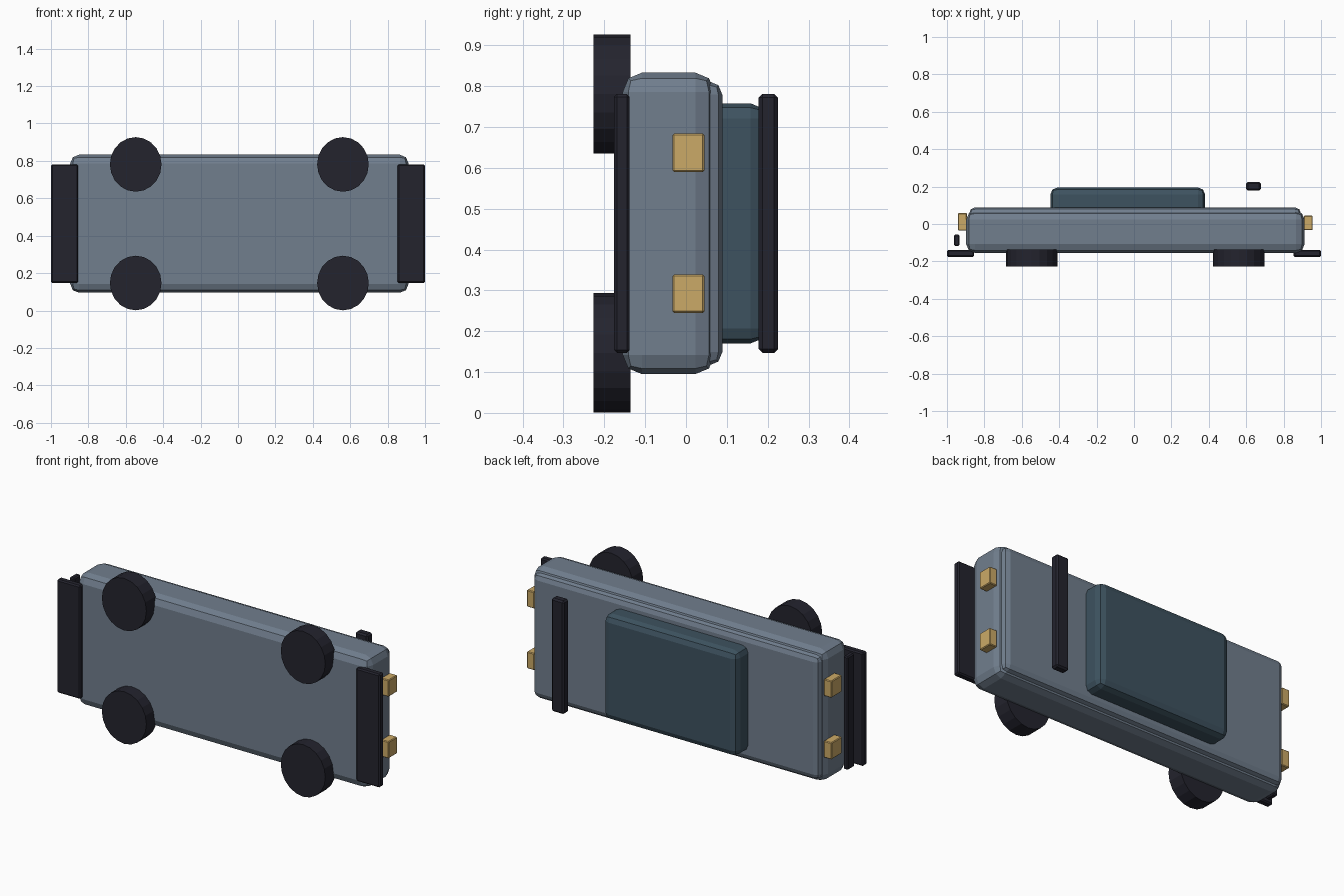
import bpy
import bmesh
import math
from mathutils import Matrix

if "Cube" in bpy.data.objects:
    bpy.data.objects.remove(bpy.data.objects["Cube"])


def material(name, rgb):
    m = bpy.data.materials.new(name)
    m.diffuse_color = (*rgb, 1.0)
    m.use_nodes = True
    m.node_tree.nodes["Principled BSDF"].inputs["Base Color"].default_value = m.diffuse_color
    return m


PAINT = material("slate_paint", (0.165, 0.21, 0.27))
GLASS = material("dark_teal_glass", (0.047, 0.085, 0.115))
BLACK = material("black_rubber", (0.017, 0.017, 0.027))
AMBER = material("amber_lamp", (0.60, 0.40, 0.135))


def finish(name, bm, mat, bevel=0.0, segments=1):
    mesh = bpy.data.meshes.new(name)
    bm.to_mesh(mesh)
    bm.free()
    mesh.materials.append(mat)
    ob = bpy.data.objects.new(name, mesh)
    bpy.context.collection.objects.link(ob)
    if bevel:
        mod = ob.modifiers.new("edge_bevel", 'BEVEL')
        mod.width = bevel
        mod.segments = segments
    return ob


def box(name, x, y, z, mat, bevel=0.0, segments=1):
    """Bevelled box from (min, max) pairs on each axis."""
    bm = bmesh.new()
    bmesh.ops.create_cube(bm, size=1.0)
    bmesh.ops.scale(bm, vec=[b - a for a, b in (x, y, z)], verts=bm.verts)
    bmesh.ops.translate(bm, vec=[(a + b) / 2 for a, b in (x, y, z)], verts=bm.verts)
    return finish(name, bm, mat, bevel, segments)


def wheel(name, x, z):
    """Slightly oval wheel with its axle along y."""
    bm = bmesh.new()
    bmesh.ops.create_cone(bm, cap_ends=True, segments=20, radius1=1, radius2=1, depth=1,
                          matrix=Matrix.Rotation(math.pi / 2, 4, 'X'))
    bmesh.ops.scale(bm, vec=(0.138, 0.09, 0.146), verts=bm.verts)
    bmesh.ops.translate(bm, vec=(x, -0.181, z), verts=bm.verts)
    return finish(name, bm, BLACK)


# The car lies on its side: roof towards +y, width along z
WIDE = (0.147, 0.781)

# Body, raised deck and cabin
box("body", (-0.897, 0.912), (-0.155, 0.07), (0.095, 0.833), PAINT, 0.047, 2)
box("deck", (-0.882, 0.893), (0.0, 0.089), (0.116, 0.812), PAINT, 0.033, 2)
box("cabin", (-0.447, 0.38), (0.03, 0.195), (0.17, 0.758), GLASS, 0.037, 2)

# Bumpers, rear bar and spoiler
box("front_bumper", (0.853, 1.0), (-0.176, -0.138), WIDE, BLACK, 0.007)
box("rear_bumper", (-1.0, -0.855), (-0.176, -0.138), WIDE, BLACK, 0.007)
box("rear_bar", (-0.963, -0.933), (-0.117, -0.057), WIDE, BLACK, 0.006)
box("spoiler", (0.60, 0.678), (0.178, 0.225), WIDE, BLACK, 0.009)

# Wheels and lamps, paired across the width
for side, wz, lz in (("left", 0.781, 0.637), ("right", 0.147, 0.292)):
    wheel("front_wheel_" + side, 0.561, wz)
    wheel("rear_wheel_" + side, -0.547, wz)
    span = (lz - 0.047, lz + 0.047)
    box("headlamp_" + side, (0.908, 0.955), (-0.033, 0.045), span, AMBER, 0.004)
    box("tail_lamp_" + side, (-0.941, -0.893), (-0.036, 0.058), span, AMBER, 0.004)
